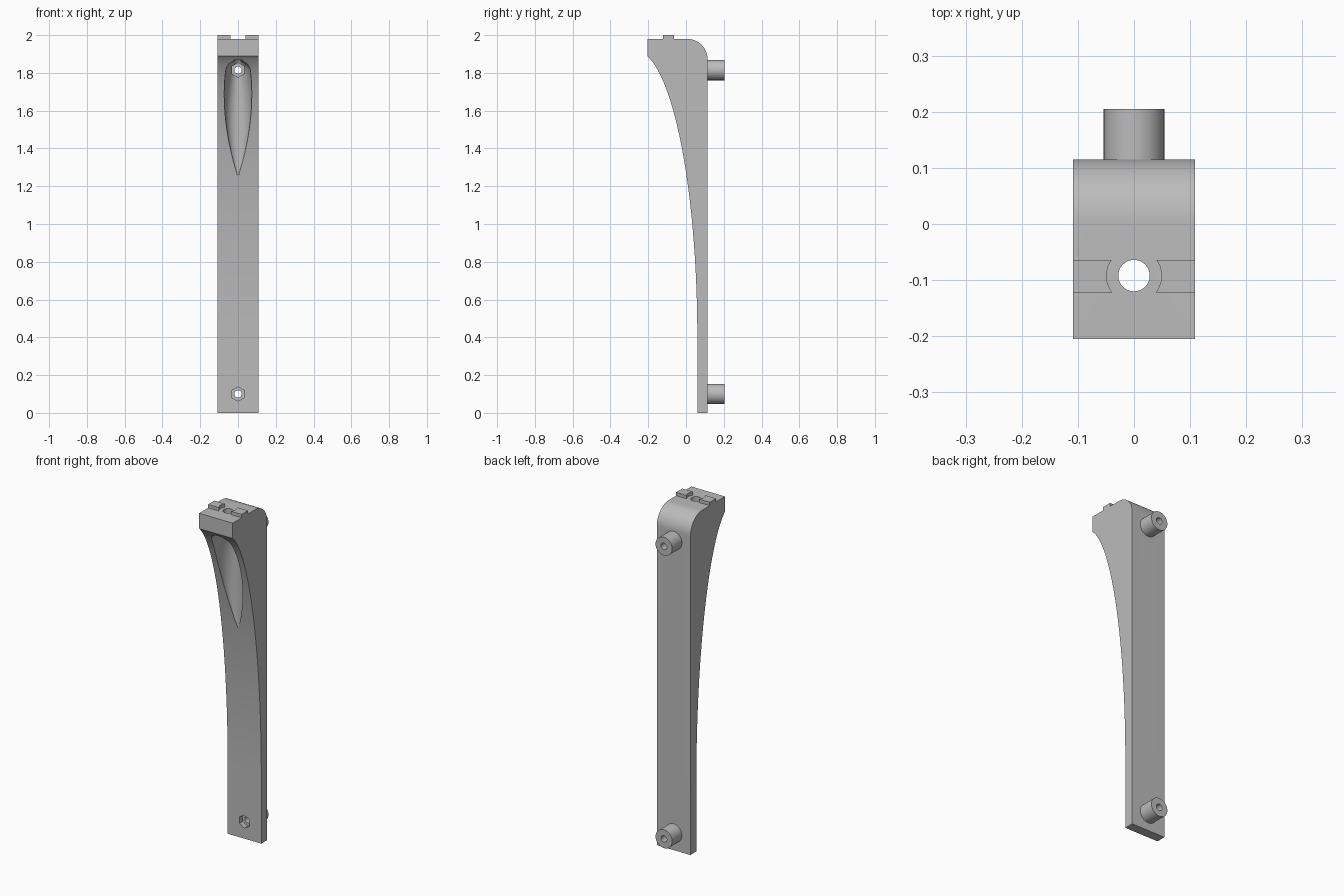
import bpy, bmesh, math
from mathutils import Matrix, Vector

cube = bpy.data.objects.get("Cube")
if cube:
    bpy.data.objects.remove(cube, do_unlink=True)

grey = bpy.data.materials.new("plain_grey")
grey.use_nodes = True
grey.diffuse_color = (0.5, 0.5, 0.5, 1)
grey.node_tree.nodes["Principled BSDF"].inputs["Base Color"].default_value = (0.5, 0.5, 0.5, 1)

HALF = 0.109            # half width of the bracket
BACK, FOOT, NOSE = 0.115, 0.06, -0.205
TOP = 1.98
SCREWS = (1.815, 0.1)   # heights of the two fixing points
HOLE_Y = -0.092


def make(name, bm):
    bmesh.ops.recalc_face_normals(bm, faces=bm.faces)
    mesh = bpy.data.meshes.new(name)
    bm.to_mesh(mesh)
    bm.free()
    obj = bpy.data.objects.new(name, mesh)
    bpy.context.collection.objects.link(obj)
    mesh.materials.append(grey)
    return obj


def loft(name, rings):
    bm = bmesh.new()
    rows = [[bm.verts.new(p) for p in ring] for ring in rings]
    n = len(rows[0])
    for a, b in zip(rows, rows[1:]):
        for i in range(n):
            j = (i + 1) % n
            bm.faces.new((a[i], a[j], b[j], b[i]))
    bm.faces.new(rows[0])
    bm.faces.new(rows[-1])
    return make(name, bm)


def rod(name, radius, start, end, sides=48):
    start, end = Vector(start), Vector(end)
    axis = end - start
    turn = axis.to_track_quat('Z', 'Y').to_matrix().to_4x4()
    bm = bmesh.new()
    bmesh.ops.create_cone(bm, cap_ends=True, segments=sides, radius1=radius, radius2=radius,
                          depth=axis.length, matrix=Matrix.Translation((start + end) / 2) @ turn)
    return make(name, bm)


def box(name, low, high):
    low, high = Vector(low), Vector(high)
    bm = bmesh.new()
    bmesh.ops.create_cube(bm, size=1, matrix=Matrix.Translation((low + high) / 2)
                          @ Matrix.Diagonal((*(high - low), 1)))
    return make(name, bm)


def combine(target, tool, operation):
    tool.hide_render = True
    mod = target.modifiers.new("cut", 'BOOLEAN')
    mod.operation, mod.solver, mod.object = operation, 'EXACT', tool
    bpy.context.view_layer.objects.active = target
    bpy.ops.object.modifier_apply(modifier=mod.name)
    bpy.data.objects.remove(tool, do_unlink=True)


def front_y(z):
    # elliptical sweep of the front face
    u = max(0.0, z - 0.4) / 1.52
    return FOOT - 0.33 * (1 - math.sqrt(max(0.0, 1 - u * u)))


# Bracket body: side profile extruded across the width
profile = [(BACK, 0), (FOOT, 0)]
profile += [(front_y(z), z) for z in (0.4 + 1.49 * math.sin(i / 40 * math.pi / 2) for i in range(40))]
profile += [(NOSE, 1.89), (NOSE, TOP)]
R = 0.11
for i in range(17):
    a = math.pi / 2 * (1 - i / 16)
    profile.append((BACK - R + R * math.cos(a), TOP - R + R * math.sin(a)))
body = loft("bracket_body", [[(x, y, z) for y, z in profile] for x in (-HALF, HALF)])

# Rear bosses
for z in SCREWS:
    combine(body, rod("boss", 0.054, (0, BACK - 0.02, z), (0, 0.205, z)), 'UNION')

# Driver groove: rounded channel that fades out down the front
rings = []
bottom, crown = 1.26, 1.868
for i in range(29):
    z = bottom + (crown - bottom) * i / 28
    t = (z - bottom) / 0.43
    half = 0.073 * math.sin(min(t, 1) * math.pi / 2) ** 0.8 if t < 1 else 0.073 - 0.5 * (z - 1.69) ** 2
    if z > SCREWS[0]:
        half *= math.sqrt(max(0.05, 1 - ((z - SCREWS[0]) / 0.056) ** 2))
    half = max(half, 0.004)
    y0 = front_y(z)
    depth = max(0.002, 0.005 - y0)
    ring = [(-half, -0.3, z)]
    for k in range(25):
        a = math.pi * k / 24
        ring.append((-half * math.cos(a), y0 + depth * math.sin(a), z))
    ring.append((half, -0.3, z))
    rings.append(ring)
combine(body, loft("groove_cutter", rings), 'DIFFERENCE')

# Hexagonal nut pockets and screw bores
for z, start, end in ((SCREWS[0], -0.12, 0.05), (SCREWS[1], 0.0, 0.09)):
    combine(body, rod("nut_cutter", 0.038, (0, start, z), (0, end, z), 6), 'DIFFERENCE')
    combine(body, rod("bore_cutter", 0.019, (0, start, z), (0, 0.3, z), 32), 'DIFFERENCE')

# Vertical hole through the head
combine(body, rod("hole_cutter", 0.028, (0, HOLE_Y, 1.5), (0, HOLE_Y, 2.1)), 'DIFFERENCE')

# Locating ribs with concave inner ends
parts = [body]
for side, sign in (("left", 1), ("right", -1)):
    xs = sorted((sign * 0.02, sign * HALF))
    rib = box(side + "_rib", (xs[0], -0.122, TOP - 0.005), (xs[1], -0.064, 2.0))
    combine(rib, rod("rib_cutter", 0.049, (0, HOLE_Y, 1.9), (0, HOLE_Y, 2.1)), 'DIFFERENCE')
    parts.append(rib)

# Smooth curved faces, keep hard edges
bpy.ops.object.select_all(action='DESELECT')
for obj in parts:
    obj.select_set(True)
bpy.context.view_layer.objects.active = body
bpy.ops.object.shade_smooth_by_angle(angle=math.radians(30))
